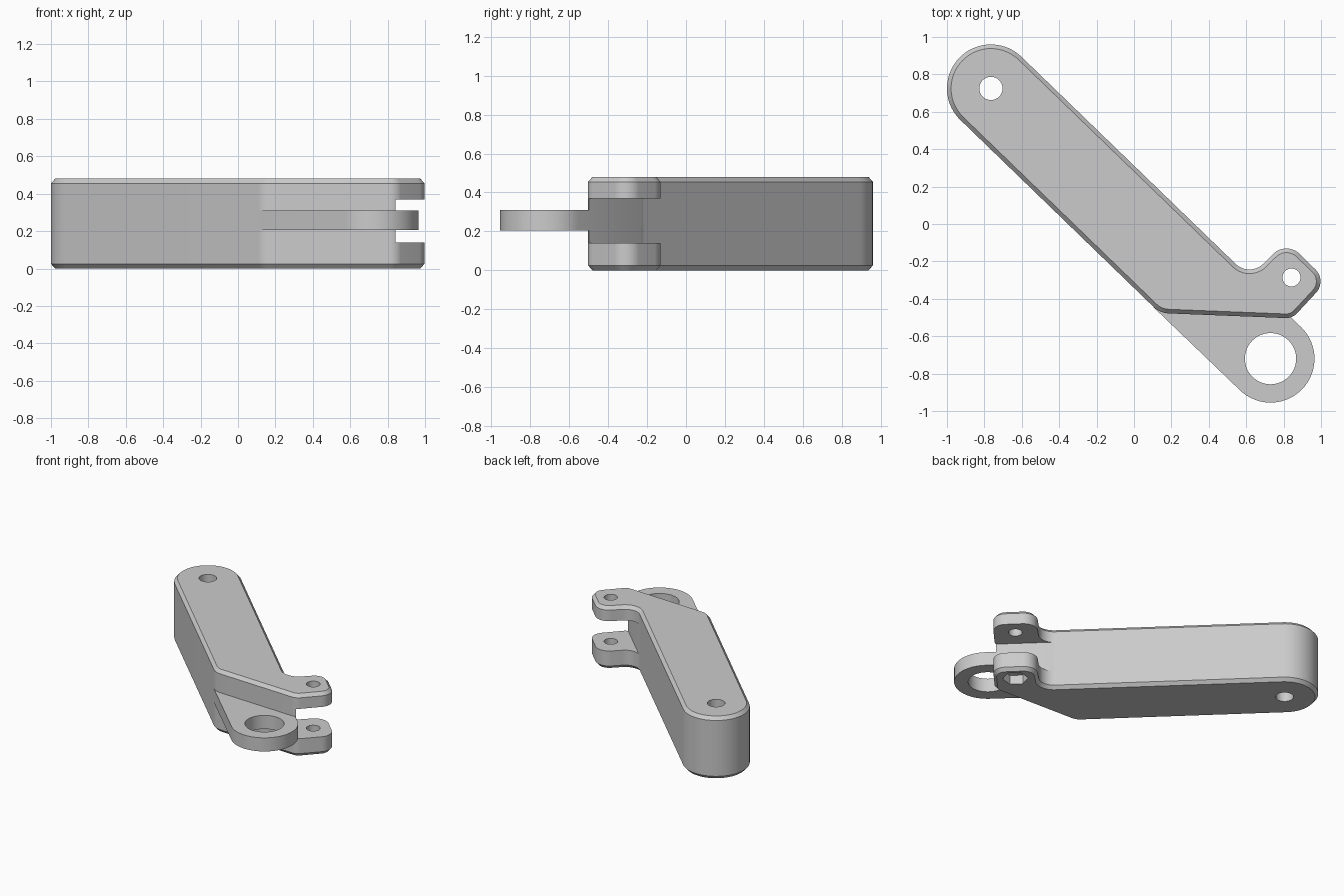
import bpy
import bmesh
from math import cos, sin, radians
from mathutils import Vector

if "Cube" in bpy.data.objects:
    bpy.data.objects.remove(bpy.data.objects["Cube"], do_unlink=True)

# One plain grey material
grey = bpy.data.materials.new("plain_grey")
grey.use_nodes = True
COLOUR = (0.6, 0.6, 0.6, 1)
grey.diffuse_color = COLOUR
grey.node_tree.nodes["Principled BSDF"].inputs["Base Color"].default_value = COLOUR

HEIGHT, EDGE, INSET = 0.48, 0.025, 0.022
TILT = 46                      # angle of the arm's side normal
ARM_END = (-0.765, 0.725)
RING = (0.73, -0.72)
LUG = (0.842, -0.286)
ARM_R = 0.235


def arc(centre, r, a0, a1, step=5):
    n = max(2, round(abs(a1 - a0) / step))
    angles = [radians(a0 + (a1 - a0) * i / n) for i in range(n + 1)]
    return [(centre[0] + r * cos(a), centre[1] + r * sin(a)) for a in angles]


def circle(centre, r, sides=64, turn=0):
    return arc(centre, r, turn, turn + 360, 360 / sides)[:-1]


def loft(name, layers):
    """Solid through matching outlines, given as (outline, z) from the bottom up."""
    bm = bmesh.new()
    rings = [[bm.verts.new((x, y, z)) for x, y in pts] for pts, z in layers]
    for low, high in zip(rings, rings[1:]):
        for i in range(len(low)):
            j = (i + 1) % len(low)
            bm.faces.new((low[i], low[j], high[j], high[i]))
    bm.faces.new(rings[0][::-1])
    bm.faces.new(rings[-1])
    bmesh.ops.recalc_face_normals(bm, faces=bm.faces)
    mesh = bpy.data.meshes.new(name)
    bm.to_mesh(mesh)
    bm.free()
    mesh.materials.append(grey)
    obj = bpy.data.objects.new(name, mesh)
    bpy.context.collection.objects.link(obj)
    return obj


def prism(name, pts, z0, z1):
    return loft(name, [(pts, z0), (pts, z1)])


def cut(target, cutter):
    bpy.context.view_layer.objects.active = target
    mod = target.modifiers.new("cut", 'BOOLEAN')
    mod.operation = 'DIFFERENCE'
    mod.solver = 'EXACT'
    mod.object = cutter
    bpy.ops.object.modifier_apply(modifier=mod.name)
    bpy.data.objects.remove(cutter, do_unlink=True)


def smooth(obj):
    bpy.ops.object.select_all(action='DESELECT')
    obj.select_set(True)
    bpy.context.view_layer.objects.active = obj
    bpy.ops.object.shade_smooth_by_angle(angle=radians(25))


def body_outline(d):
    """Arm with a side lug, shrunk by d."""
    return (arc(ARM_END, ARM_R - d, TILT, TILT + 180)
            + arc((0.189, -0.358), 0.12 - d, TILT + 180, 268)
            + arc((0.813, -0.423), 0.08 - d, 268, 315)
            + arc((0.907, -0.307), 0.09 - d, -45, 45)
            + arc((0.815, -0.231), 0.10 - d, 45, 135)
            + arc((0.617, -0.137), 0.106 + d, 315, TILT + 180))


# Arm body with chamfered rims
body = loft("arm_body", [(body_outline(INSET), 0), (body_outline(0), EDGE),
                         (body_outline(0), HEIGHT - EDGE), (body_outline(INSET), HEIGHT)])

# Slot that splits the lug into a fork, in line with the arm's side
normal = Vector((cos(radians(TILT)), sin(radians(TILT))))
along = Vector((normal.y, -normal.x))
base = Vector(ARM_END) + normal * (ARM_R + 0.002)
slot = [base + along * s + normal * t for s, t in ((1, 0), (2.6, 0), (2.6, 1), (1, 1))]
cut(body, prism("slot_cutter", [tuple(p) for p in slot], 0.14, 0.37))

# Pin holes and a hexagonal nut pocket under the fork
cut(body, prism("arm_hole_cutter", circle(ARM_END, 0.062), -0.1, 0.6))
cut(body, prism("lug_hole_cutter", circle(LUG, 0.048, 48), -0.1, 0.6))
cut(body, prism("nut_pocket_cutter", circle(LUG, 0.09, 6, 15), -0.1, 0.07))
smooth(body)

# Tongue ending in a ring
tongue = prism("ring_tongue", [(0.103, -0.444)] + arc(RING, ARM_R, TILT - 180, TILT)
               + [(0.79, -0.453)], 0.205, 0.31)
cut(tongue, prism("ring_hole_cutter", circle(RING, 0.137), 0, 0.5))
smooth(tongue)
